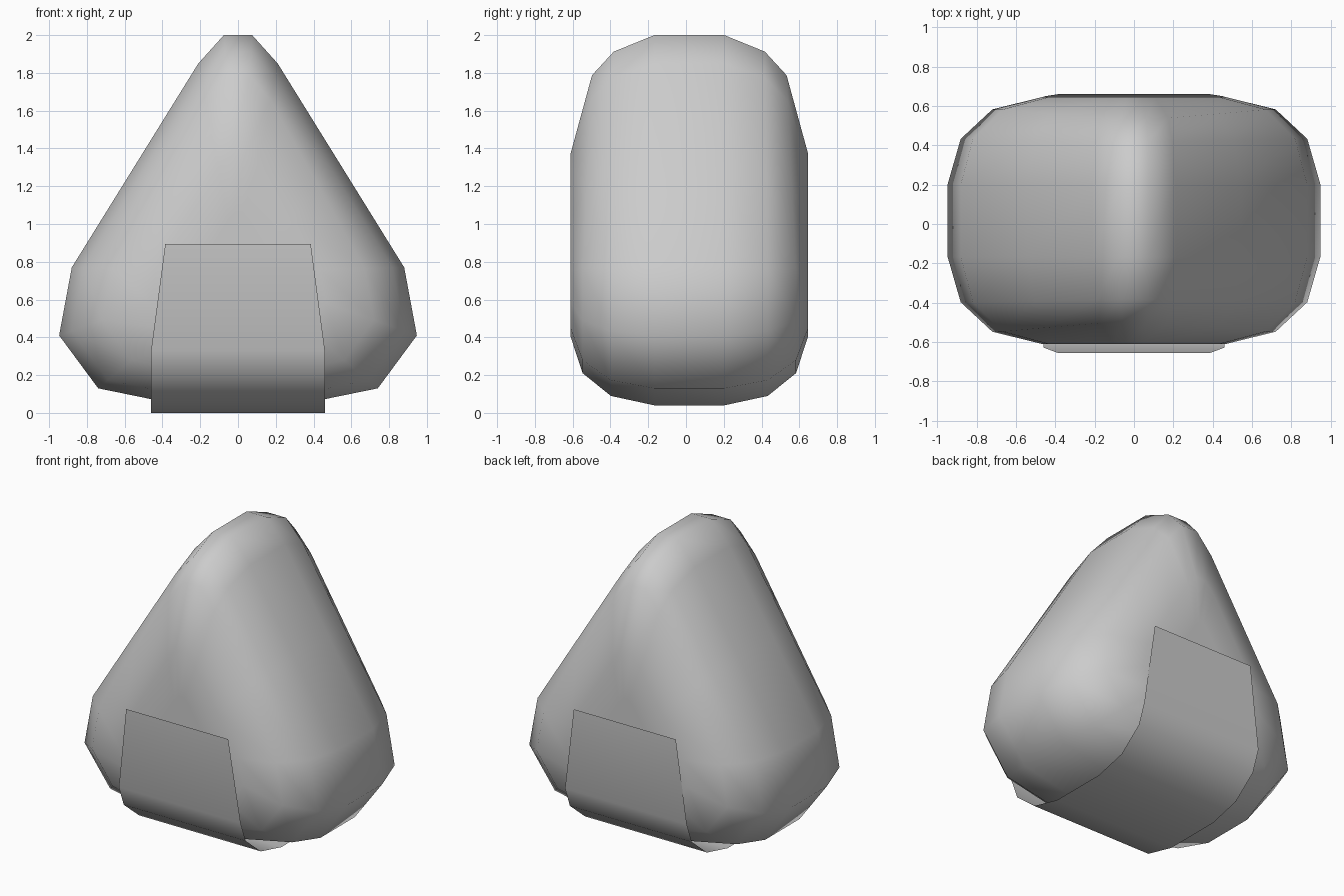
import bpy

if "Cube" in bpy.data.objects:
    bpy.data.objects.remove(bpy.data.objects["Cube"])

CY = 0.0175   # body centre in y
CZ = 0.75     # height the rounded rings shrink towards


def make_object(name, verts, faces):
    mesh = bpy.data.meshes.new(name)
    mesh.from_pydata(verts, [], faces)
    mesh.polygons.foreach_set("use_smooth", [True] * len(mesh.polygons))
    mesh.update()
    obj = bpy.data.objects.new(name, mesh)
    bpy.context.collection.objects.link(obj)
    return obj


# Rice body: rounded triangle outline, mirrored in x
half = [(0.30, 0.04), (0.74, 0.13), (0.947, 0.41), (0.88, 0.77),
        (0.545, 1.31), (0.21, 1.85), (0.075, 2.0)]
outline = half + [(-x, z) for x, z in reversed(half)]
n = len(outline)

# ring steps: (scale low, scale at tip, y offset low, y offset at tip)
steps = [(0.25, 0.25, 0.628, 0.628), (0.49, 0.50, 0.628, 0.628),
         (0.76, 0.83, 0.565, 0.515), (0.93, 0.93, 0.415, 0.40),
         (1.0, 1.0, 0.185, 0.185)]
rings = [(s, -1) for s in steps] + [(s, 1) for s in reversed(steps)]

verts = []
for (s0, s1, y0, y1), side in rings:
    for x, z in outline:
        t = max(0.0, (z - CZ) / (2.0 - CZ))
        s = s0 + (s1 - s0) * t
        y = y0 + (y1 - y0) * t
        verts.append((x * s, CY + side * y, CZ + (z - CZ) * s))
faces = [(r * n + i, r * n + (i + 1) % n, (r + 1) * n + (i + 1) % n, (r + 1) * n + i)
         for r in range(len(rings) - 1) for i in range(n)]
faces = [f[::-1] for f in faces]
faces.append(tuple(range(n)))
faces.append(tuple(reversed(range((len(rings) - 1) * n, len(rings) * n))))
make_object("rice_body", verts, faces)

# Seaweed wrap: thin open sheet running under the body, front to back
front = [(0.385, -0.656, 0.895), (0.46, -0.628, 0.33), (0.46, -0.575, 0.19),
         (0.46, -0.41, 0.055), (0.46, -0.19, 0.0)]
path = front + [(w, 0.02 - y if i else 0.66, z)
                for i, (w, y, z) in reversed(list(enumerate(front)))]
verts = [(sx * w, y, z) for w, y, z in path for sx in (-1, 1)]
faces = [(2 * i, 2 * i + 2, 2 * i + 3, 2 * i + 1) for i in range(len(path) - 1)]
make_object("seaweed_wrap", verts, faces)

# Consistent outward normals
import bmesh
for name in ("rice_body",):
    mesh = bpy.data.objects[name].data
    bm = bmesh.new()
    bm.from_mesh(mesh)
    bmesh.ops.recalc_face_normals(bm, faces=bm.faces)
    bm.to_mesh(mesh)
    bm.free()
wrap = bpy.data.objects["seaweed_wrap"].data
if wrap.polygons[4].normal.z > 0:
    wrap.flip_normals()
